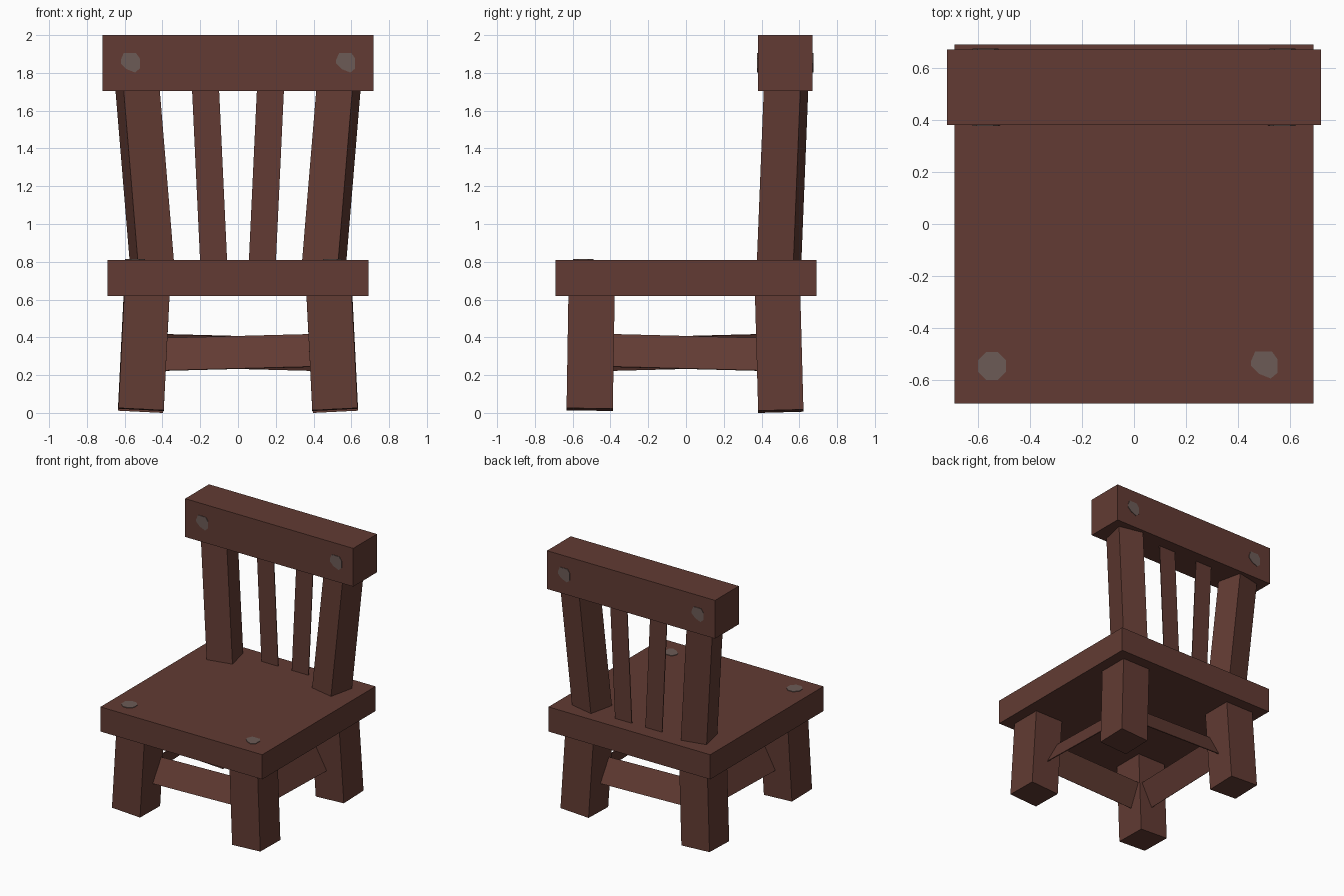
import bpy, bmesh, math
from mathutils import Vector, Matrix

if "Cube" in bpy.data.objects:
    bpy.data.objects.remove(bpy.data.objects["Cube"])


def material(name, rgb):
    m = bpy.data.materials.new(name)
    m.diffuse_color = (*rgb, 1)
    m.use_nodes = True
    m.node_tree.nodes["Principled BSDF"].inputs["Base Color"].default_value = m.diffuse_color
    return m


WOOD = material("dark_wood", (0.122, 0.044, 0.033))
PEG = material("grey_peg", (0.150, 0.105, 0.094))


def finish(name, bm, mat):
    bmesh.ops.recalc_face_normals(bm, faces=bm.faces)
    me = bpy.data.meshes.new(name)
    bm.to_mesh(me)
    bm.free()
    me.materials.append(mat)
    ob = bpy.data.objects.new(name, me)
    bpy.context.collection.objects.link(ob)
    return ob


def box(name, lo, hi):
    lo, hi = Vector(lo), Vector(hi)
    bm = bmesh.new()
    bmesh.ops.create_cube(bm, size=1, matrix=Matrix.LocRotScale((lo + hi) / 2, None, hi - lo))
    return finish(name, bm, WOOD)


def beam(name, a, b, width, depth, side):
    """Box running from a to b; width is measured along the side direction."""
    a, b = Vector(a), Vector(b)
    axis = (b - a).normalized()
    u = Vector(side)
    u = (u - axis * u.dot(axis)).normalized()
    v = axis.cross(u)
    rot = Matrix((u, v, axis)).transposed().to_4x4()
    bm = bmesh.new()
    bmesh.ops.create_cube(bm, size=1, matrix=Matrix.Translation((a + b) / 2) @ rot
                          @ Matrix.Diagonal((width, depth, (b - a).length, 1)))
    return finish(name, bm, WOOD)


def plate(name, points, thickness):
    """Thin plate from outline points, pushed along the thickness vector."""
    bm = bmesh.new()
    face = bm.faces.new([bm.verts.new(p) for p in points])
    ext = bmesh.ops.extrude_face_region(bm, geom=[face])
    verts = [e for e in ext["geom"] if isinstance(e, bmesh.types.BMVert)]
    bmesh.ops.translate(bm, verts=verts, vec=thickness)
    if face.is_valid and len(bm.faces) < len(points) + 2:
        bm.faces.new([e for e in face.verts])
    return finish(name, bm, PEG)


# Seat and top rail
box("seat", (-0.69, -0.69, 0.62), (0.69, 0.69, 0.81))
box("top_rail", (-0.717, 0.38, 1.705), (0.717, 0.67, 2.0))

for s, label in ((-1, "left"), (1, "right")):
    # Splayed legs
    beam("front_leg_" + label, (s * 0.513, -0.51, 0.018), (s * 0.482, -0.50, 0.63),
         0.24, 0.245, (1, 0, 0))
    beam("back_leg_" + label, (s * 0.516, 0.502, 0.009), (s * 0.485, 0.485, 0.63),
         0.24, 0.24, (1, 0, 0))
    # Twisted back posts leaning outward
    t = math.radians(12.5)
    beam("back_post_" + label, (s * 0.452, 0.491, 0.75), (s * 0.535, 0.531, 1.75),
         0.195, 0.198, (math.cos(t), -s * math.sin(t), 0))
    # Thin back slats
    beam("back_slat_" + label, (s * 0.128, 0.575, 0.78), (s * 0.173, 0.575, 1.74),
         0.143, 0.006, (1, 0, 0))

# Tilted thin stretchers, one per side, slightly uneven in height
for i, (label, rise) in enumerate((("front", 0.012), ("right", -0.012),
                                   ("back", 0.012), ("left", -0.012))):
    r = Matrix.Rotation(i * math.pi / 2, 3, 'Z')
    beam("stretcher_" + label,
         r @ Vector((-0.46, -0.445, 0.32 - rise)), r @ Vector((0.46, -0.445, 0.32 + rise)),
         0.195, 0.006, r @ Vector((0, 0.47, 0.88)))

# Peg heads: irregular chipped outline and rounder outline
CHIPPED = [(-0.05, 0.015), (-0.035, 0.05), (0.03, 0.05), (0.05, 0.022),
           (0.05, -0.032), (0.025, -0.053), (-0.02, -0.035), (-0.05, -0.005)]
ROUND = [(0.058 * math.cos(math.radians(22.5 + 45 * k)),
          0.058 * math.sin(math.radians(22.5 + 45 * k))) for k in range(8)]

for s, label in ((-1, "left"), (1, "right")):
    cx = 0.57 * s
    plate("rail_peg_front_" + label,
          [(cx + x, 0.381, 1.855 + z) for x, z in CHIPPED], (0, -0.005, 0))
    plate("rail_peg_back_" + label,
          [(cx - x, 0.669, 1.855 + z) for x, z in CHIPPED], (0, 0.005, 0))

plate("seat_peg_left", [(-0.545 + x, -0.545 + y, 0.809) for x, y in ROUND], (0, 0, 0.005))
plate("seat_peg_right", [(0.50 + x, -0.54 + y, 0.809) for x, y in CHIPPED], (0, 0, 0.005))
